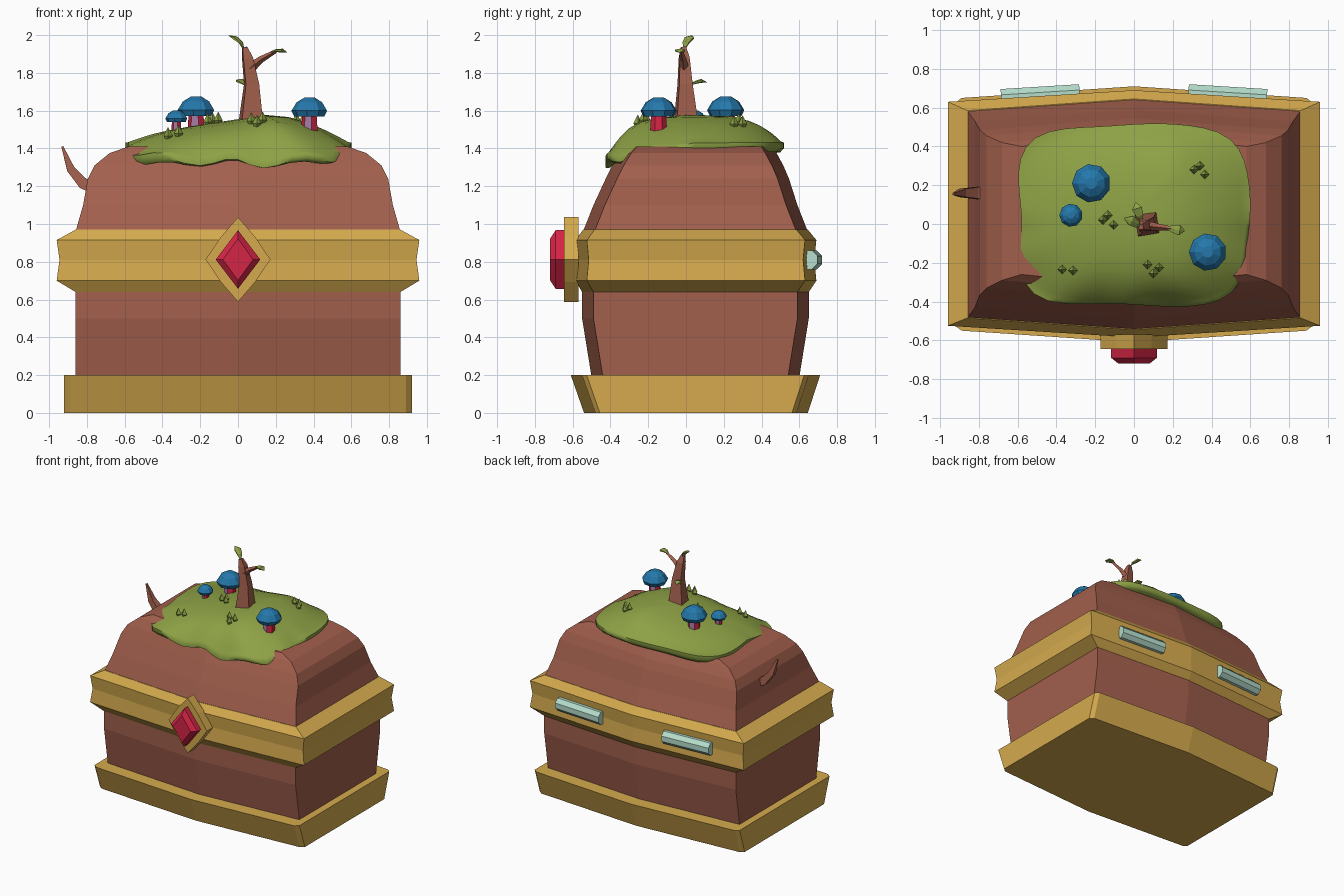
import bpy, bmesh, math
from mathutils import Vector

if "Cube" in bpy.data.objects:
    bpy.data.objects.remove(bpy.data.objects["Cube"])


def mat(name, r, g, b):
    m = bpy.data.materials.new(name)
    m.diffuse_color = (r, g, b, 1)
    m.use_nodes = True
    m.node_tree.nodes["Principled BSDF"].inputs["Base Color"].default_value = m.diffuse_color
    return m


WOOD = mat("brown wood", .36, .115, .073)
GOLD = mat("gold", .66, .40, .075)
MOSS = mat("moss green", .27, .36, .06)
BLUE = mat("mushroom blue", .018, .19, .41)
RED = mat("ruby red", .66, .018, .06)
TEAL = mat("pale teal", .46, .72, .60)
MAUVE = mat("stem mauve", .36, .19, .36)


def loft(name, rings, mats, smooth=None):
    """Skin a list of equal-length point rings and cap both ends."""
    bm = bmesh.new()
    vs = [[bm.verts.new(p) for p in r] for r in rings]
    for a, b in zip(vs, vs[1:]):
        n = len(a)
        for i in range(n):
            j = (i + 1) % n
            bm.faces.new((a[i], a[j], b[j], b[i]))
    bm.faces.new(vs[0][::-1])
    bm.faces.new(vs[-1])
    bmesh.ops.remove_doubles(bm, verts=bm.verts, dist=1e-5)
    bmesh.ops.recalc_face_normals(bm, faces=bm.faces)
    me = bpy.data.meshes.new(name)
    bm.to_mesh(me)
    bm.free()
    ob = bpy.data.objects.new(name, me)
    bpy.context.collection.objects.link(ob)
    for m in mats:
        me.materials.append(m)
    if smooth:
        bpy.ops.object.select_all(action='DESELECT')
        bpy.context.view_layer.objects.active = ob
        ob.select_set(True)
        bpy.ops.object.shade_smooth_by_angle(angle=math.radians(smooth))
    return ob


def chest_ring(z, hx, yf, yb, b=.06, c=.0):
    """Box plan whose front and back bulge by b in the middle, corners cut by c."""
    k = c * .8
    half = [(hx - c, yf + b), (hx, yf + b + k), (hx, yb - b - k), (hx - c, yb - b)]
    pts = [(0, yf)] + half + [(0, yb)] + [(-x, y) for x, y in half[::-1]]
    return [(x, y, z) for x, y in pts]


def tube(name, path, radii, n, mats, flat=1.0, turn=0.0, side=None):
    """Sweep an n-gon along a path; flat squashes it into a leaf."""
    path = [Vector(p) for p in path]
    rings = []
    for i, p in enumerate(path):
        t = (path[min(i + 1, len(path) - 1)] - path[max(i - 1, 0)]).normalized()
        u = t.cross(Vector(side or (0, 1, 0))).normalized()
        w = t.cross(u)
        r = radii[i]
        rings.append([p + u * r * flat * math.cos(turn + 2 * math.pi * k / n)
                      + w * r * math.sin(turn + 2 * math.pi * k / n) for k in range(n)])
    return loft(name, rings, mats)


# Chest: base trim, body, middle band and lid
loft("base_trim", [chest_ring(0, .92, -.54, .645, c=.03),
                   chest_ring(.2, .92, -.61, .71, c=.03)], [GOLD])
loft("chest_body", [chest_ring(.19, .86, -.50, .60), chest_ring(.5, .86, -.55, .65),
                    chest_ring(.66, .86, -.55, .65)], [WOOD])
loft("middle_band", [chest_ring(.64, .86, -.55, .65), chest_ring(.70, .96, -.585, .69),
                     chest_ring(.81, .945, -.575, .68), chest_ring(.915, .96, -.585, .69),
                     chest_ring(.97, .86, -.545, .645)], [GOLD])
loft("lid", [chest_ring(.96, .86, -.545, .645), chest_ring(1.1, .82, -.49, .59),
             chest_ring(1.24, .795, -.425, .545), chest_ring(1.31, .76, -.39, .515),
             chest_ring(1.375, .68, -.35, .48), chest_ring(1.41, .58, -.32, .46)], [WOOD])


# Diamond plate and gem on the front
def diamond(hx, hz, y, puff=0.0):
    quarter = [(0, hz), (hx * (.5 + puff), hz * (.5 + puff)), (hx, 0),
               (hx * (.5 + puff), -hz * (.5 + puff))]
    pts = quarter + [(-x, -z) for x, z in quarter]
    return [(x, y, .812 + z) for x, z in pts]


loft("gem_plate", [diamond(.172, .224, -.57, .03), diamond(.172, .224, -.645, .03)], [GOLD])
loft("gem", [diamond(.118, .155, -.63), diamond(.118, .155, -.69),
             diamond(.08, .11, -.72)], [RED])

# Hinges following the back bulge
for s in (-1, 1):
    tube("hinge", [(s * .28, .67, .81), (s * .685, .645, .81)], [.055] * 2, 8, [TEAL],
         side=(0, 0, 1), turn=math.pi / 8)

# Moss blanket draped over the lid
AX, AY, CY, P = .59, .465, .045, 4.5


def moss_radius(x, y):
    return (abs(x / AX) ** P + abs((y - CY) / AY) ** P) ** (1 / P)


def moss_z(x, y):
    t = moss_radius(x, y)
    th = math.atan2((y - CY) / AY, x / AX)
    front = max(0, -math.sin(th))
    dx = x - .2
    crown = 1.585 - (.26 * dx if dx > 0 else -.15 * dx) - .35 * (y - .05) ** 2
    edge = 1.43 - .085 * front + front * .022 * math.sin(11 * th + .5)
    return crown + (edge - crown) * min(t, 1) ** 6


def moss_ring(t, drop=0.0, n=56):
    ring = []
    for k in range(n):
        a = 2 * math.pi * k / n
        c, s = math.cos(a) * AX, math.sin(a) * AY
        q = t / moss_radius(c, s + CY) * (1 + .018 * math.sin(5 * a + 1) * t)
        x, y = c * q, s * q + CY
        ring.append((x, y, moss_z(x, y) - drop))
    return ring


loft("moss", [moss_ring(t) for t in (.03, .25, .45, .62, .75, .85, .92, .97, 1)]
     + [moss_ring(1.0, .03), moss_ring(.96, .06), moss_ring(.8, .12)][:2]
     + [[(x * .9, y * .9, 1.38) for x, y, z in moss_ring(.8)]], [MOSS], smooth=60)

# Grass tufts
for x, y in [(-.16, .02), (-.135, .045), (-.105, -.005), (.31, .28), (.34, .30), (.365, .255),
             (.07, -.21), (.13, -.225), (.10, -.255), (-.37, -.235), (-.315, -.24)]:
    z = moss_z(x, y) - .01
    tube("grass_tuft", [(x, y, z), (x, y, z + .02), (x, y, z + .065)],
         [.012, .024, .001], 4, [MOSS])

# Mushrooms: domed cap and red-sided stem
for x, y, r, z in [(-.22, .21, .1, 1.572), (.38, -.145, .097, 1.57), (-.325, .045, .06, 1.54)]:
    h = r * 1.02
    tube("mushroom_cap", [(x, y, z + h * f) for f in (.1, 0, .3, .75, 1)],
         [r * f for f in (.5, .85, 1, .72, .3)], 9, [BLUE])
    stem = tube("mushroom_stem", [(x, y, moss_z(x, y) - .03), (x, y, z + h * .3)],
                [r * .48, r * .4], 7, [MAUVE, RED])
    for f in stem.data.polygons:
        f.material_index = int(f.normal.x > .4 or f.normal.x < -.7)

# Sapling with one branch and three leaves
tube("sapling_trunk", [(.068, 0, 1.53), (.072, -.005, 1.74), (.05, -.01, 1.88), (.035, -.015, 1.935)],
     [.082, .05, .036, .018], 4, [WOOD], turn=math.pi / 4 + .15)
tube("sapling_branch", [(.06, -.01, 1.82), (.12, -.015, 1.87), (.2, -.025, 1.915)],
     [.028, .018, .01], 4, [WOOD])
for path in ([(.03, -.01, 1.925), (.015, 0, 1.96), (-.015, .018, 1.985), (-.05, .03, 1.998)],
             [(.17, -.02, 1.905), (.2, -.025, 1.918), (.235, -.032, 1.918), (.26, -.035, 1.908)],
             [(.04, .02, 1.735), (.03, .045, 1.748), (.015, .08, 1.758), (.01, .11, 1.75)]):
    d = Vector(path[-1]) - Vector(path[0])
    tube("leaf", path, [.006, .022, .03, .003], 6, [MOSS], flat=.35,
         side=(-d.y, d.x, 0))

# Broken twig on the left side of the lid
tube("side_twig", [(-.74, .16, 1.19), (-.82, .16, 1.215), (-.885, .16, 1.29), (-.93, .155, 1.41)],
     [.055, .042, .03, .008], 4, [WOOD], turn=math.pi / 4)
